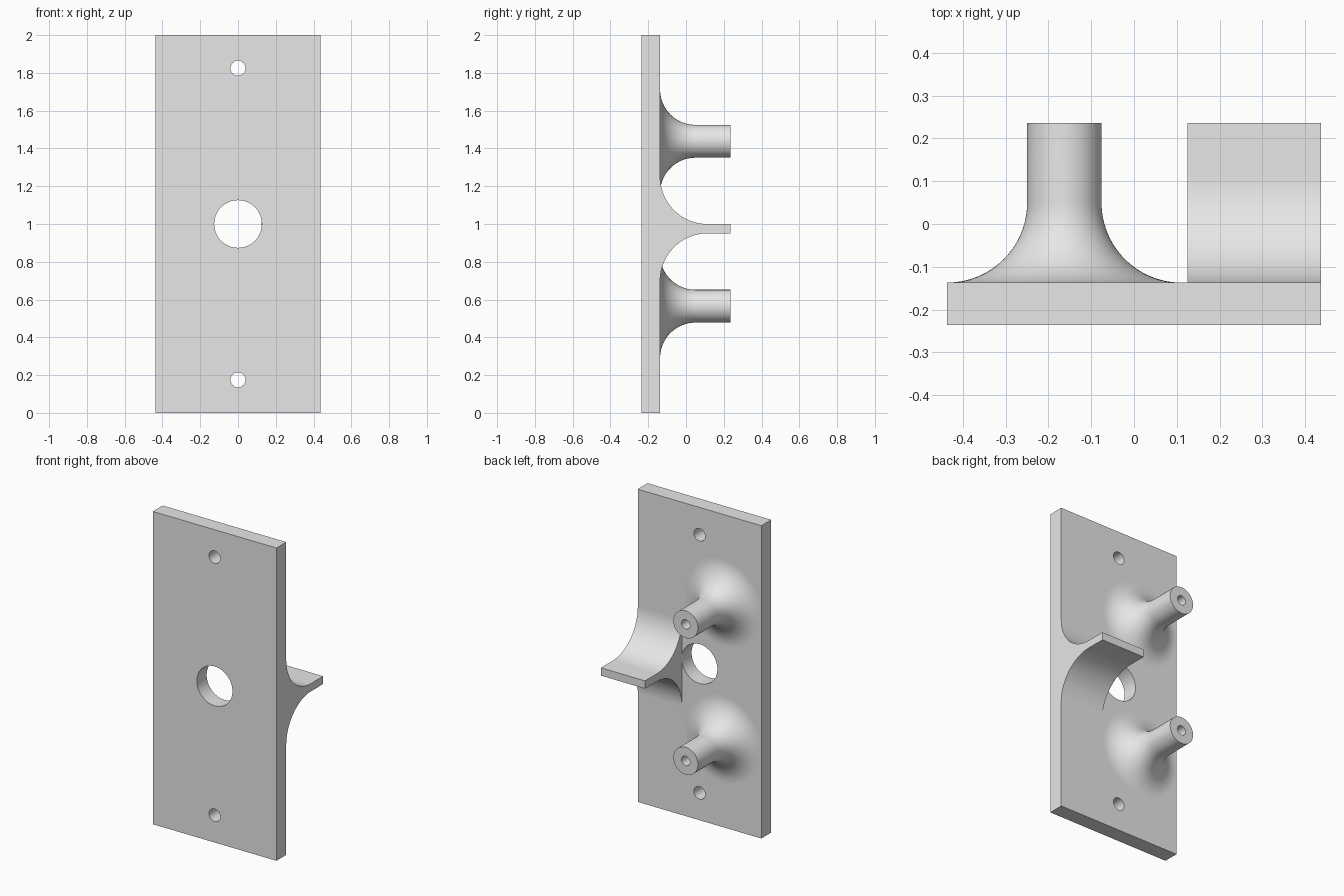
import bpy, bmesh
from math import sin, cos, pi, radians
from mathutils import Matrix, Vector

if "Cube" in bpy.data.objects:
    bpy.data.objects.remove(bpy.data.objects["Cube"], do_unlink=True)

HALF_W, FRONT, FACE, END = 0.437, -0.236, -0.137, 0.236

grey = bpy.data.materials.new("light grey")
grey.use_nodes = True
grey.diffuse_color = (0.8, 0.8, 0.8, 1)
grey.node_tree.nodes["Principled BSDF"].inputs["Base Color"].default_value = (0.8, 0.8, 0.8, 1)


def finish(bm, name):
    bmesh.ops.recalc_face_normals(bm, faces=bm.faces)
    mesh = bpy.data.meshes.new(name)
    bm.to_mesh(mesh)
    bm.free()
    mesh.materials.append(grey)
    obj = bpy.data.objects.new(name, mesh)
    bpy.context.collection.objects.link(obj)
    return obj


def activate(obj):
    bpy.ops.object.select_all(action='DESELECT')
    obj.select_set(True)
    bpy.context.view_layer.objects.active = obj


def smooth(obj):
    activate(obj)
    bpy.ops.object.shade_smooth_by_angle(angle=radians(30))


def arc(cx, cy, r, a0, a1, n=24):
    angles = [a0 + (a1 - a0) * i / n for i in range(n + 1)]
    return [(cx + r * cos(a), cy + r * sin(a)) for a in angles]


# Mounting plate with a large centre hole and two screw holes
bm = bmesh.new()
bmesh.ops.create_cube(bm, size=1)
bmesh.ops.scale(bm, vec=(2 * HALF_W, FACE - FRONT, 2), verts=bm.verts)
bmesh.ops.translate(bm, vec=(0, (FRONT + FACE) / 2, 1), verts=bm.verts)
plate = finish(bm, "mounting_plate")

bm = bmesh.new()
for z, r in ((0.175, 0.04), (1.0, 0.126), (1.825, 0.04)):
    place = Matrix.Translation((0, (FRONT + FACE) / 2, z)) @ Matrix.Rotation(pi / 2, 4, 'X')
    bmesh.ops.create_cone(bm, cap_ends=True, segments=64, radius1=r, radius2=r,
                          depth=0.3, matrix=place)
cutter = finish(bm, "hole_cutter")
cutter.hide_render = True
cut = plate.modifiers.new("holes", 'BOOLEAN')
cut.operation = 'DIFFERENCE'
cut.solver = 'EXACT'
cut.object = cutter
activate(plate)
bpy.ops.object.modifier_apply(modifier=cut.name)
bpy.data.objects.remove(cutter, do_unlink=True)
smooth(plate)

# Shelf with fillets above and below, as a (y, z) profile extruded along x
R, TOP, UNDER = 0.25, 1.0, 0.95
profile = arc(FACE + R, TOP + R, R, pi, 1.5 * pi)
profile += [(END, TOP), (END, UNDER)]
profile += arc(FACE + R, UNDER - R, R, pi / 2, pi)
bm = bmesh.new()
side = bm.faces.new([bm.verts.new((0.125, y, z)) for y, z in profile])
extruded = bmesh.ops.extrude_face_region(bm, geom=[side], use_keep_orig=True)
moved = [v for v in extruded["geom"] if isinstance(v, bmesh.types.BMVert)]
bmesh.ops.translate(bm, vec=(HALF_W - 0.125, 0, 0), verts=moved)
smooth(finish(bm, "shelf"))

# Flared posts with blind bores, as a (radius, y) profile turned about y
POST_R, FLARE, BORE, DEPTH = 0.087, 0.187, 0.03, 0.25
turned = [(0, FACE)]
turned += arc(POST_R + FLARE, FACE + FLARE, FLARE, 1.5 * pi, pi)
turned += [(POST_R, END), (BORE, END), (BORE, END - DEPTH), (0, END - DEPTH)]
for name, z in (("lower_post", 0.565), ("upper_post", 1.438)):
    bm = bmesh.new()
    centre = Vector((-0.163, 0, z))
    verts = [bm.verts.new(centre + Vector((r, y, 0))) for r, y in turned]
    edges = [bm.edges.new(pair) for pair in zip(verts, verts[1:])]
    bmesh.ops.spin(bm, geom=verts + edges, cent=centre, axis=(0, 1, 0),
                   angle=2 * pi, steps=64)
    bmesh.ops.remove_doubles(bm, verts=bm.verts, dist=0.0002)
    smooth(finish(bm, name))
